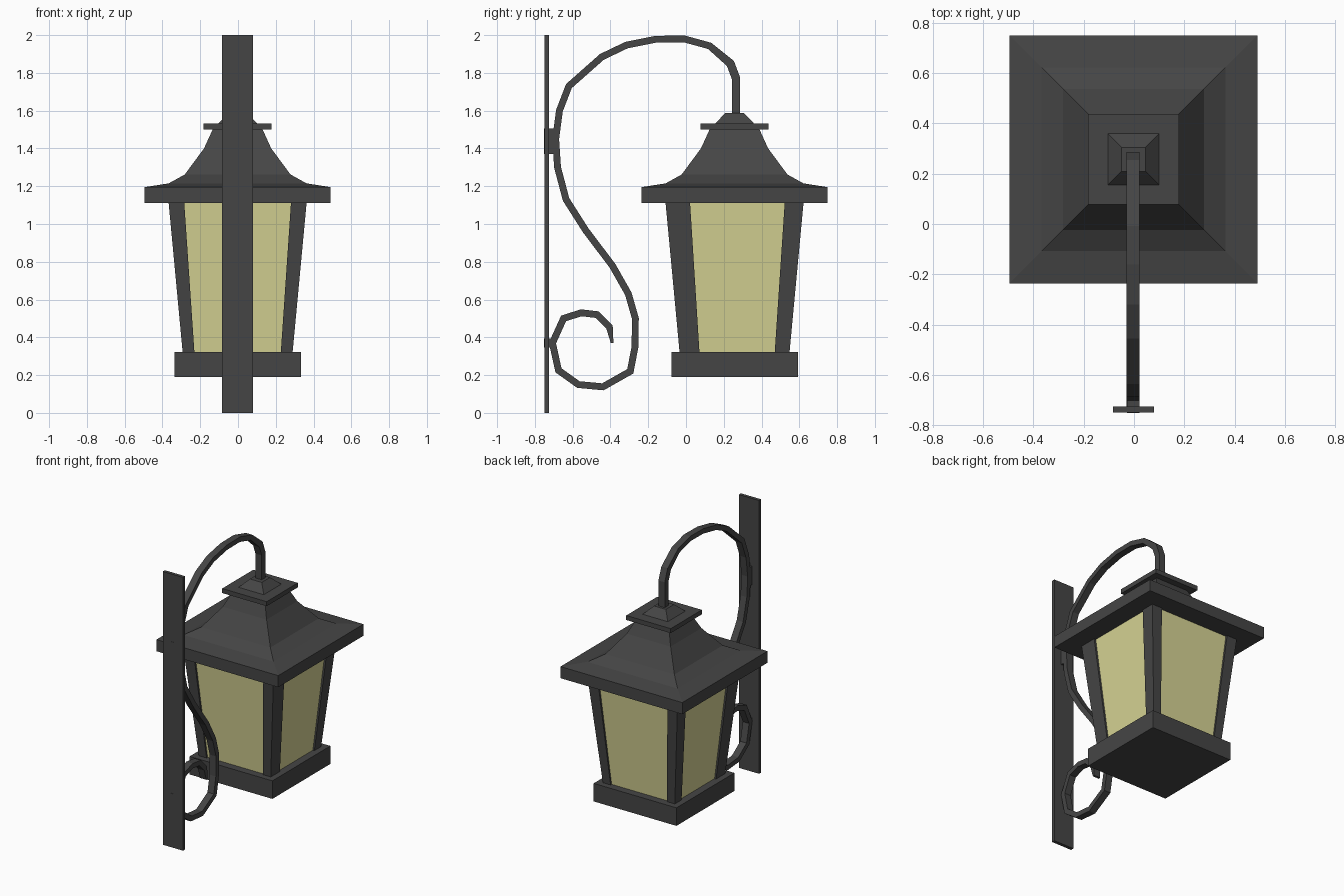
import bpy, bmesh
from mathutils import Vector

if "Cube" in bpy.data.objects:
    bpy.data.objects.remove(bpy.data.objects["Cube"])

CX, CY = -0.002, 0.257  # lantern axis


def material(name, rgb):
    m = bpy.data.materials.new(name)
    m.diffuse_color = (*rgb, 1)
    m.use_nodes = True
    m.node_tree.nodes["Principled BSDF"].inputs["Base Color"].default_value = m.diffuse_color
    return m


IRON = material("dark_iron", (0.06, 0.06, 0.06))
GLASS = material("warm_glass", (0.68, 0.66, 0.30))


def loft(name, rings, mat):
    """Skin a list of four-cornered rings and cap both ends."""
    bm = bmesh.new()
    loops = [[bm.verts.new(p) for p in ring] for ring in rings]
    for a, b in zip(loops, loops[1:]):
        for i in range(4):
            j = (i + 1) % 4
            bm.faces.new((a[i], a[j], b[j], b[i]))
    bm.faces.new(loops[0][::-1])
    bm.faces.new(loops[-1])
    bmesh.ops.recalc_face_normals(bm, faces=bm.faces)
    me = bpy.data.meshes.new(name)
    bm.to_mesh(me)
    bm.free()
    me.materials.append(mat)
    ob = bpy.data.objects.new(name, me)
    bpy.context.collection.objects.link(ob)
    return ob


def rect(x0, x1, y0, y1, z):
    return [(x0, y0, z), (x1, y0, z), (x1, y1, z), (x0, y1, z)]


def box(name, x0, x1, y0, y1, z0, z1):
    return loft(name, [rect(x0, x1, y0, y1, z0), rect(x0, x1, y0, y1, z1)], IRON)


def square_stack(name, profile, mat):
    """Square tower about the lantern axis from (half width, height) pairs."""
    return loft(name, [rect(CX - h, CX + h, CY - h, CY + h, z) for h, z in profile], mat)


# Wall plate and the two mounting tabs
box("wall_plate", -0.084, 0.08, -0.75, -0.726, 0, 2)
box("upper_mount", -0.027, 0.022, -0.751, -0.685, 1.37, 1.505)
box("lower_mount", -0.025, 0.02, -0.751, -0.70, 0.345, 0.395)

# Lantern body
square_stack("base", [(0.335, 0.19), (0.335, 0.322)], IRON)
square_stack("glass", [(0.278, 0.31), (0.352, 1.12)], GLASS)
square_stack("roof", [(0.493, 1.11), (0.493, 1.195), (0.365, 1.215), (0.28, 1.262),
                      (0.178, 1.40), (0.13, 1.505)], IRON)
square_stack("roof_cap", [(0.18, 1.5), (0.18, 1.533)], IRON)
square_stack("cap_peak", [(0.105, 1.53), (0.048, 1.588)], IRON)

# Tapered corner posts: outer half width, post width in x, post widths in y (front, back)
for sx, side in ((-1, "left"), (1, "right")):
    for sy, end in ((-1, "front"), (1, "back")):
        rings = []
        for z, h, wx, wy in ((0.31, 0.29, 0.062, (0.105, 0.078)),
                             (1.12, 0.366, 0.083, (0.13, 0.10))):
            w = wy[0] if sy < 0 else wy[1]
            xs = sorted((CX + sx * h, CX + sx * (h - wx)))
            ys = sorted((CY + sy * h, CY + sy * (h - w)))
            rings.append(rect(*xs, *ys, z))
        loft(f"post_{end}_{side}", rings, IRON)

# Scrolled bracket: rectangular bar swept along a (y, z) path
path = [(0.265, 1.57), (0.265, 1.77), (0.235, 1.85), (0.125, 1.943), (-0.01, 1.98),
        (-0.16, 1.978), (-0.315, 1.947), (-0.445, 1.885), (-0.62, 1.73), (-0.67, 1.60),
        (-0.69, 1.45), (-0.68, 1.30), (-0.635, 1.13), (-0.53, 0.965), (-0.39, 0.78),
        (-0.305, 0.63), (-0.268, 0.50), (-0.27, 0.35), (-0.295, 0.22), (-0.44, 0.138),
        (-0.57, 0.15), (-0.675, 0.225), (-0.707, 0.37), (-0.648, 0.50), (-0.555, 0.53),
        (-0.47, 0.52), (-0.405, 0.455), (-0.391, 0.37)]
pts = [Vector(p) for p in path]
rings = []
for i, p in enumerate(pts):
    d_in = (p - pts[i - 1]).normalized() if i else Vector((0, -1)) * -1
    d_out = (pts[i + 1] - p).normalized() if i < len(pts) - 1 else d_in
    if i == 0:
        d_in = d_out
    t = (d_in + d_out).normalized()
    half = 0.022 if i < 3 else 0.018
    if i == len(pts) - 1:
        half = 0.007  # pointed tip
    n = Vector((-t.y, t.x)) * (half / max(t.dot(d_out), 0.7))
    a, b = p + n, p - n
    rings.append([(-0.029, *a), (0.022, *a), (0.022, *b), (-0.029, *b)])
loft("scroll_bracket", rings, IRON)
